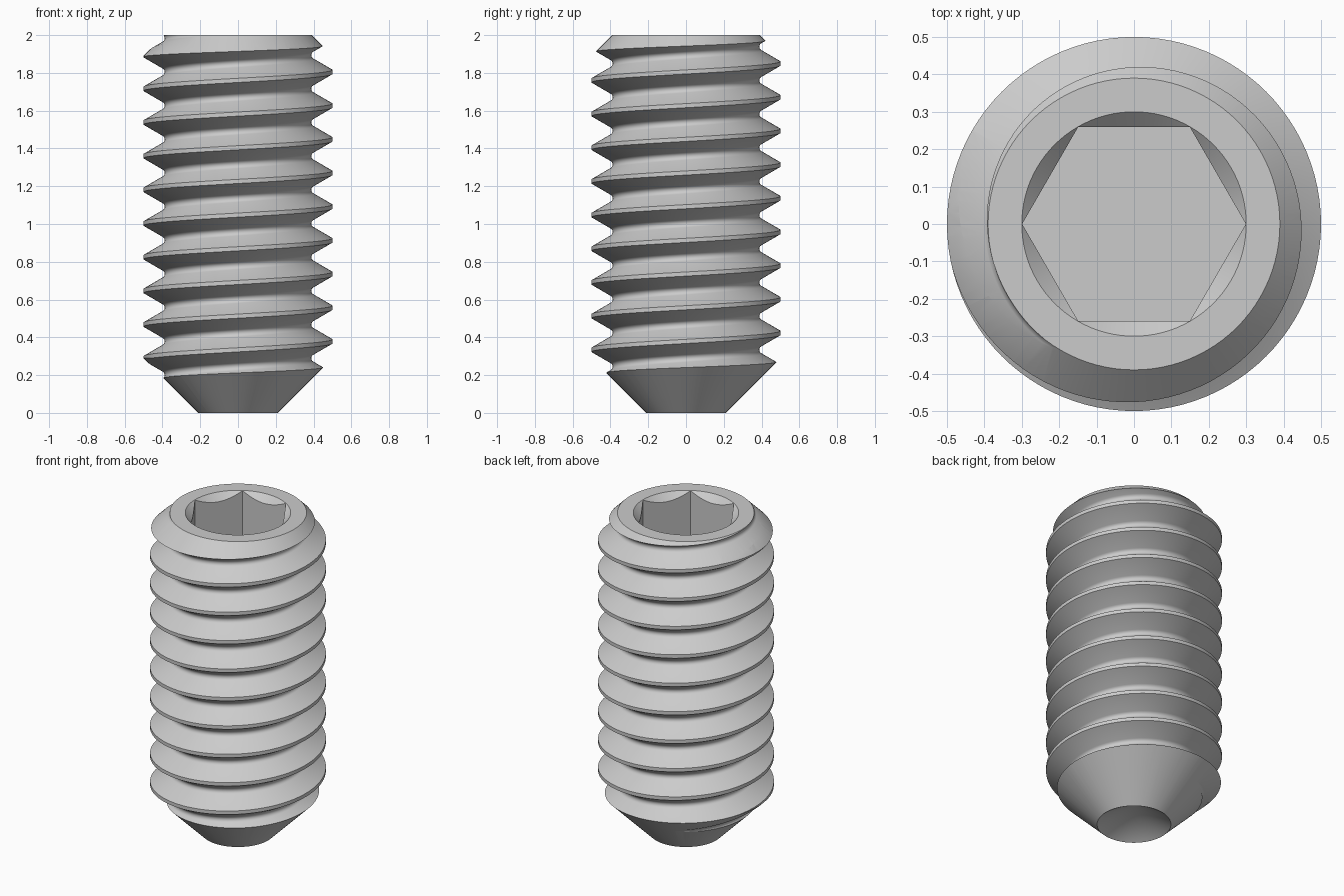
import bpy, bmesh
from math import sin, cos, pi, radians

if "Cube" in bpy.data.objects:
    bpy.data.objects.remove(bpy.data.objects["Cube"])

SEG = 96            # sides around the axis
PITCH = 0.1783      # thread pitch
TURNS = 15          # thread overshoots both ends and is trimmed to the blank
Z0 = 1.805 - 12 * PITCH


def finish(name, bm):
    bmesh.ops.recalc_face_normals(bm, faces=bm.faces[:])
    mesh = bpy.data.meshes.new(name)
    bm.to_mesh(mesh)
    bm.free()
    obj = bpy.data.objects.new(name, mesh)
    bpy.context.collection.objects.link(obj)
    return obj


def thread_rod(name):
    # One pitch of a 60 degree thread: flat crest, flanks, rounded root
    rho, rc = 0.0234, 0.4114
    profile = [(0.5, -0.011), (0.5, 0.011)]
    for k in range(7):
        a = radians(-60 + 20 * k)
        profile.append((rc - rho * cos(a), PITCH / 2 + rho * sin(a)))
    n = len(profile)
    rows = n * TURNS + 1
    bm = bmesh.new()

    def column(j, count):
        t = 2 * pi * j / SEG
        out = []
        for i in range(count):
            r, z = profile[i % n]
            z += Z0 + PITCH * (i // n + j / SEG)
            out.append(bm.verts.new((r * cos(t), r * sin(t), z)))
        return out

    # Each column climbs; the seam joins one pitch higher on the first column
    cols = [column(j, rows + (n if j == 0 else 0)) for j in range(SEG)]
    cols.append(cols[0][n:])
    for j in range(SEG):
        a, b = cols[j], cols[j + 1]
        for i in range(rows - 1):
            bm.faces.new((a[i], b[i], b[i + 1], a[i + 1]))

    # Close both ends with fans
    for row in (0, rows - 1):
        loop = [cols[j][row] for j in range(SEG)]
        loop += [cols[0][row + k] for k in range(n, 0, -1)]
        centre = bm.verts.new((0, 0, cols[0][row].co.z))
        for k, v in enumerate(loop):
            bm.faces.new((centre, v, loop[(k + 1) % len(loop)]))
    return finish(name, bm)


def lathe(name, profile):
    # Closed solid of revolution; first and last points lie on the axis
    bm = bmesh.new()
    start = bm.verts.new((0, 0, profile[0][1]))
    end = bm.verts.new((0, 0, profile[-1][1]))
    rings = [[bm.verts.new((r * cos(2 * pi * j / SEG), r * sin(2 * pi * j / SEG), z))
              for j in range(SEG)] for r, z in profile[1:-1]]
    for j in range(SEG):
        k = (j + 1) % SEG
        bm.faces.new((start, rings[0][j], rings[0][k]))
        bm.faces.new((end, rings[-1][j], rings[-1][k]))
        for a, b in zip(rings, rings[1:]):
            bm.faces.new((a[j], a[k], b[k], b[j]))
    return finish(name, bm)


def hex_prism(name, radius, z_low, z_high):
    bm = bmesh.new()
    ends = [[bm.verts.new((radius * cos(k * pi / 3), radius * sin(k * pi / 3), z))
             for k in range(6)] for z in (z_low, z_high)]
    for ring in ends:
        bm.faces.new(ring)
    for k in range(6):
        m = (k + 1) % 6
        bm.faces.new((ends[0][k], ends[0][m], ends[1][m], ends[1][k]))
    return finish(name, bm)


def boolean(target, tool, operation):
    mod = target.modifiers.new(operation.lower(), 'BOOLEAN')
    mod.operation = operation
    mod.solver = 'EXACT'
    mod.object = tool
    bpy.context.view_layer.objects.active = target
    bpy.ops.object.modifier_apply(modifier=mod.name)
    bpy.data.objects.remove(tool)


# Threaded body
screw = thread_rod("set_screw")

# Blank: cup point, lower cone, upper chamfer, socket countersink
blank = lathe("blank_cutter", [
    (0, 0.12), (0.21, 0), (0.53, 0.32), (0.53, 1.86), (0.39, 2.0),
    (0.30, 2.0), (0.24, 1.94), (0, 1.94)])
boolean(screw, blank, 'INTERSECT')

# Hexagonal drive socket
socket = hex_prism("socket_cutter", 0.299, 1.5, 2.1)
boolean(screw, socket, 'DIFFERENCE')

# Smooth shading with crisp edges
bpy.ops.object.select_all(action='DESELECT')
screw.select_set(True)
bpy.context.view_layer.objects.active = screw
bpy.ops.object.shade_smooth_by_angle(angle=radians(30))
